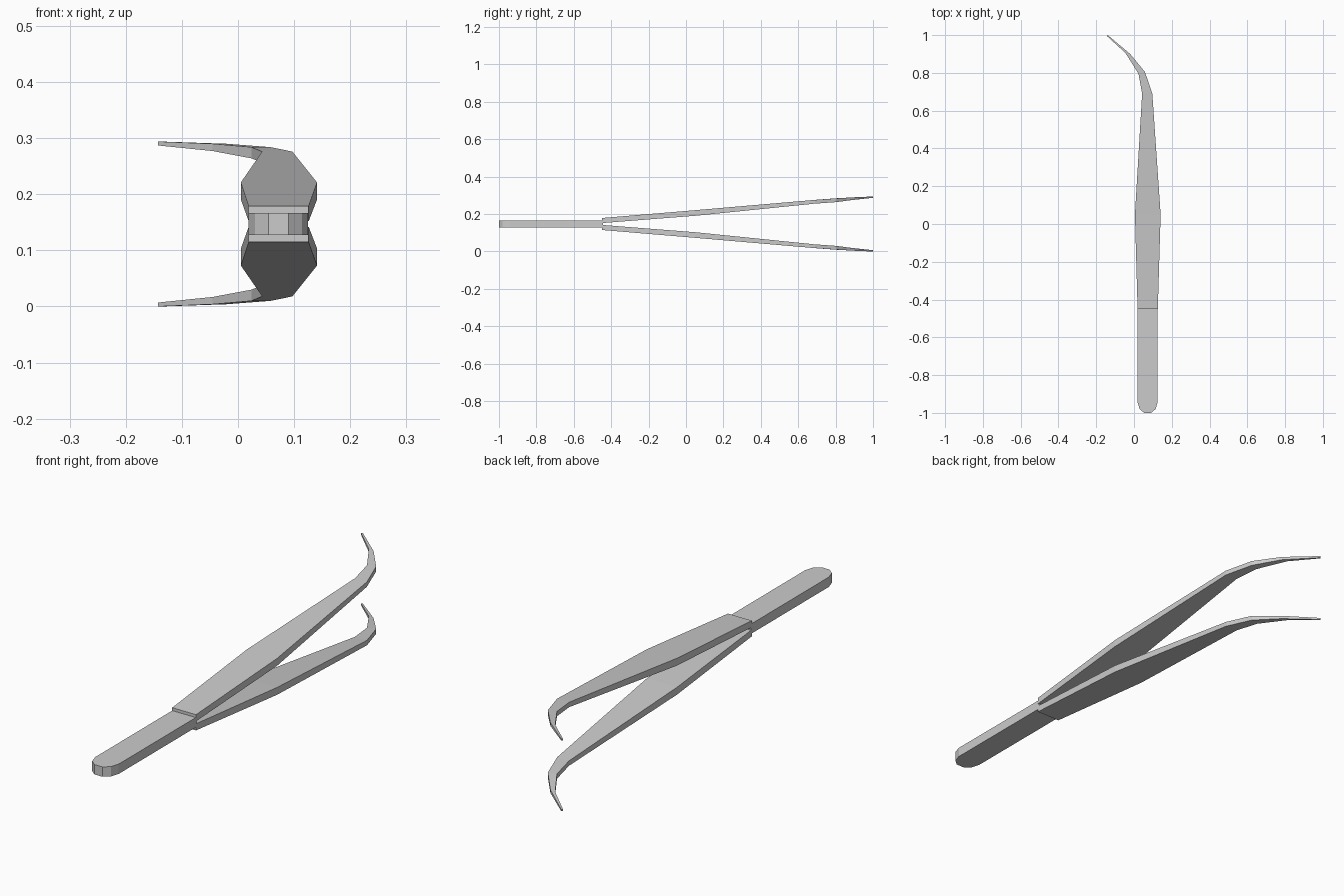
import bpy
import bmesh

default = bpy.data.objects.get("Cube")
if default:
    bpy.data.objects.remove(default, do_unlink=True)

MID_Z = 0.147

# Brushed steel
steel = bpy.data.materials.new("steel_grey")
steel.use_nodes = True
colour = (0.6, 0.6, 0.6, 1)
steel.diffuse_color = colour
steel.node_tree.nodes["Principled BSDF"].inputs["Base Color"].default_value = colour


def finish(name, bm):
    bmesh.ops.recalc_face_normals(bm, faces=bm.faces)
    mesh = bpy.data.meshes.new(name)
    bm.to_mesh(mesh)
    bm.free()
    mesh.materials.append(steel)
    obj = bpy.data.objects.new(name, mesh)
    bpy.context.collection.objects.link(obj)
    return obj


# Handle: flat bar with a faceted round end
def make_handle(centre_x=0.072, half_thick=0.02):
    half = [(0.053, -0.445), (0.053, -0.945), (0.042, -0.98), (0.018, -1.0)]
    outline = half + [(-x, y) for x, y in reversed(half)]
    bm = bmesh.new()
    face = bm.faces.new([bm.verts.new((centre_x + x, y, MID_Z - half_thick))
                         for x, y in outline])
    top = bmesh.ops.extrude_face_region(bm, geom=[face])["geom"]
    bmesh.ops.translate(bm, vec=(0, 0, 2 * half_thick),
                        verts=[v for v in top if isinstance(v, bmesh.types.BMVert)])
    finish("handle", bm)


# Arm stations: left x, left y, right x, right y, inner z, outer z
STATIONS = [
    (0.019, -0.45, 0.126, -0.45, 0.152, 0.179),
    (0.005, 0.05, 0.141, 0.05, 0.191, 0.221),
    (0.043, 0.69, 0.097, 0.69, 0.256, 0.276),
    (0.024, 0.795, 0.058, 0.805, 0.264, 0.284),
    (-0.045, 0.905, -0.02, 0.90, 0.277, 0.290),
    (-0.143, 0.995, -0.139, 1.0, 0.287, 0.294),
]


# Arm: tapering bar lofted through the stations, flipped for the lower one
def make_arm(name, side):
    bm = bmesh.new()
    rings = []
    for xl, yl, xr, yr, inner, outer in STATIONS:
        lo, hi = (MID_Z + side * (z - MID_Z) for z in (inner, outer))
        rings.append([bm.verts.new(p) for p in
                      ((xl, yl, lo), (xr, yr, lo), (xr, yr, hi), (xl, yl, hi))])
    for a, b in zip(rings, rings[1:]):
        for i in range(4):
            j = (i + 1) % 4
            bm.faces.new((a[i], a[j], b[j], b[i]))
    bm.faces.new(rings[0])
    bm.faces.new(rings[-1])
    finish(name, bm)


make_handle()
make_arm("upper_arm", 1)
make_arm("lower_arm", -1)
